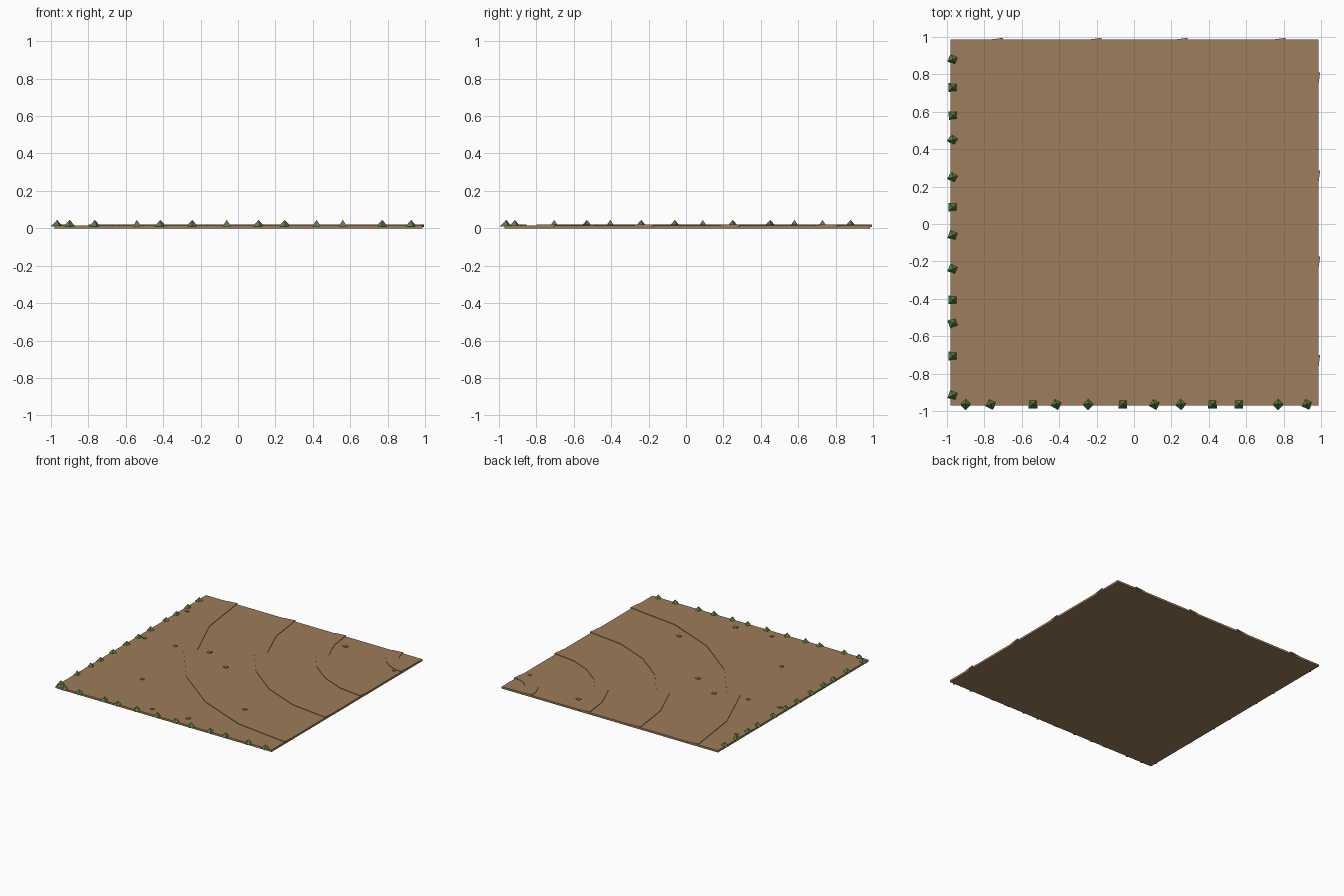
import bpy, bmesh, math, random
from mathutils import Matrix, Vector

if "Cube" in bpy.data.objects:
    bpy.data.objects.remove(bpy.data.objects["Cube"])

random.seed(4)


def material(name, rgb):
    m = bpy.data.materials.new(name)
    m.diffuse_color = (*rgb, 1)
    m.use_nodes = True
    m.node_tree.nodes["Principled BSDF"].inputs["Base Color"].default_value = m.diffuse_color
    return m


DIRT = material("dirt brown", (0.34, 0.205, 0.103))
GRASS = material("grass green", (0.095, 0.22, 0.055))


def finish(bm, name, mat):
    bmesh.ops.recalc_face_normals(bm, faces=bm.faces)
    me = bpy.data.meshes.new(name)
    bm.to_mesh(me)
    bm.free()
    me.materials.append(mat)
    ob = bpy.data.objects.new(name, me)
    bpy.context.collection.objects.link(ob)
    return ob


def add_box(bm, centre, size, angle=0):
    m = (Matrix.Translation(centre) @ Matrix.Rotation(angle, 4, 'Z')
         @ Matrix.Diagonal((*size, 1)))
    bmesh.ops.create_cube(bm, size=1, matrix=m)


# flat dirt slab
TOP = 0.016
bm = bmesh.new()
add_box(bm, (0.0025, 0.0075, TOP / 2), (1.965, 1.955, TOP))
finish(bm, "dirt_slab", DIRT)


# raised wheel tracks: six-segment bands curving round the back right corner
def track(name, radius, width=0.10, segments=6, z0=0.008, z1=0.0205):
    bm = bmesh.new()
    c = Vector((0.988, 0.988))
    step = math.pi / 2 / segments
    rings = []
    for i in range(segments + 1):
        a = math.pi + i * step
        # ends are cut square to their first chord, inner joints are mitred
        d = a + (step / 2 if i == 0 else -step / 2 if i == segments else 0)
        p = c + radius * Vector((math.cos(a), math.sin(a)))
        n = Vector((math.cos(d), math.sin(d))) * width / 2
        rings.append([bm.verts.new((*q, z)) for q, z in
                      ((p - n, z0), (p + n, z0), (p + n, z1), (p - n, z1))])
    for a, b in zip(rings, rings[1:]):
        for k in range(4):
            j = (k + 1) % 4
            bm.faces.new((a[k], a[j], b[j], b[k]))
    bm.faces.new(rings[0])
    bm.faces.new(rings[-1])
    finish(bm, name, DIRT)


for i, r in enumerate((0.228, 0.752, 1.212, 1.738)):
    track(f"wheel_track_{i + 1}", r)

# small flat pebbles pressed into the dirt
bm = bmesh.new()
for x, y in ((-.93, .67), (-.92, .10), (-.65, .12), (-.38, .175), (-.13, .03),
             (.41, -.50), (-.52, -.50), (-.156, -.89), (.157, -.87),
             (.39, .84), (.93, .70)):
    s = random.uniform(0.024, 0.036)
    add_box(bm, (x, y, 0.0165), (s, s * 0.85, 0.009), random.uniform(-.4, .4))
finish(bm, "pebbles", DIRT)


# grass tufts: four-sided pyramids along the left and front edges
def tufts(name, spots):
    bm = bmesh.new()
    for x, y, deg in spots:
        m = (Matrix.Translation((x, y, 0.027))
             @ Matrix.Rotation(math.radians(deg), 4, 'Z'))
        bmesh.ops.create_cone(bm, cap_ends=True, segments=4, radius1=0.033,
                              radius2=0, depth=0.036, matrix=m)
    finish(bm, name, GRASS)


left = ((.88, 20), (.73, 45), (.58, 50), (.45, 10), (.25, 15), (.09, 45),
        (-.06, 25), (-.24, 20), (-.405, 45), (-.53, 65), (-.705, 45), (-.915, 25))
front = ((-.90, 0), (-.765, 20), (-.54, 45), (-.415, 15), (-.245, 0), (-.06, 45),
         (.11, 15), (.25, 5), (.42, 45), (.56, 45), (.77, 0), (.925, 20))
tufts("left_grass_tufts", [(-.967, y, a) for y, a in left])
tufts("front_grass_tufts", [(x, -.962, a) for x, a in front])
